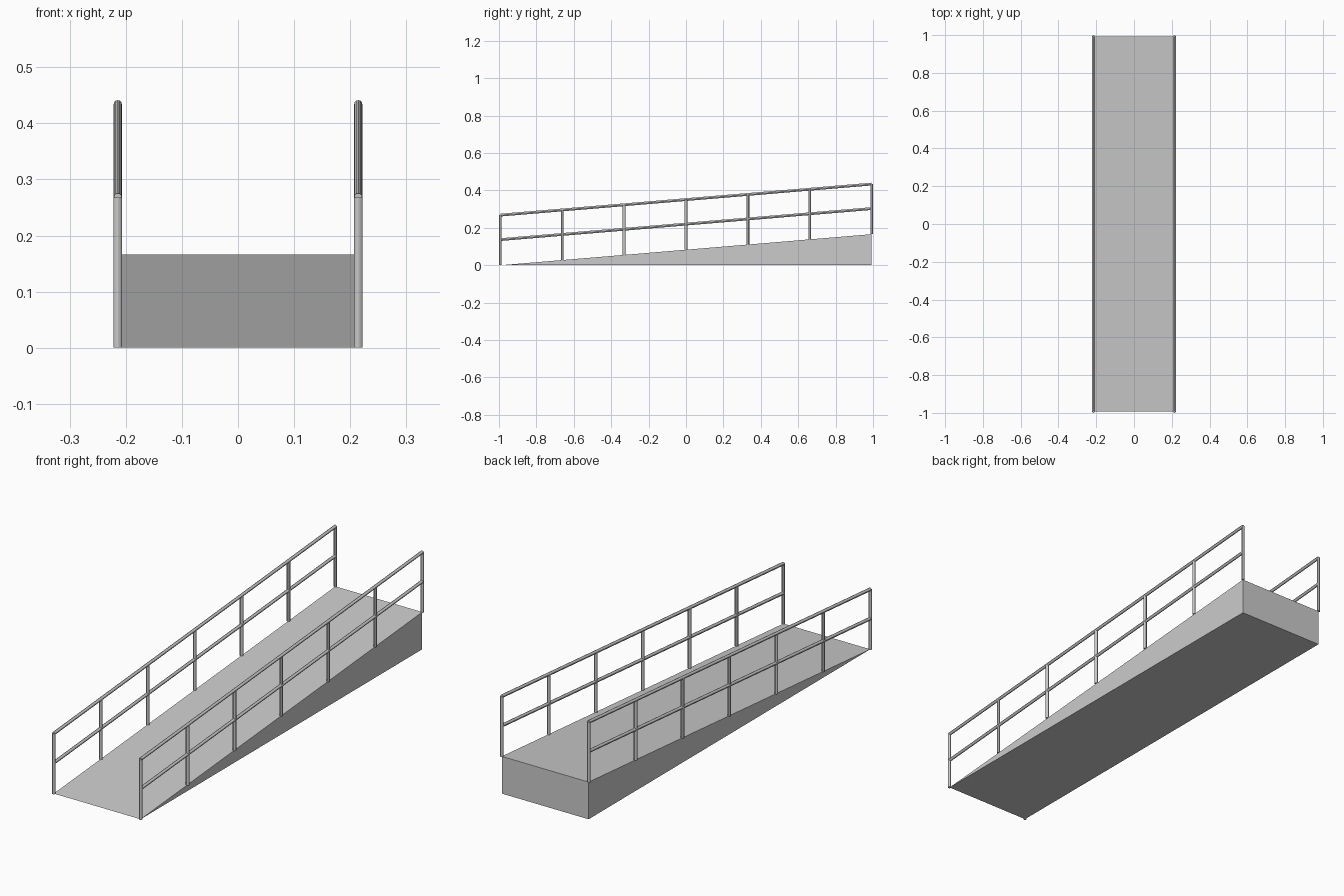
import bpy
import bmesh
from mathutils import Vector

cube = bpy.data.objects.get("Cube")
if cube:
    bpy.data.objects.remove(cube)

HALF_W, HALF_L, RISE = 0.2143, 0.9927, 0.166
RADIUS = 0.0073
RAIL_HEIGHTS = {"handrail": 0.268, "mid_rail": 0.137}
POSTS = 7


def make_material(name, value):
    mat = bpy.data.materials.new(name)
    mat.use_nodes = True
    colour = (value, value, value, 1)
    mat.diffuse_color = colour
    mat.node_tree.nodes["Principled BSDF"].inputs["Base Color"].default_value = colour
    return mat


grey = make_material("light grey", 0.6)


def slope_z(y):
    return RISE * (y + HALF_L) / (2 * HALF_L)


def tube(name, start, end):
    start, end = Vector(start), Vector(end)
    axis = end - start
    bpy.ops.mesh.primitive_cylinder_add(
        vertices=12, radius=RADIUS, depth=axis.length,
        location=(start + end) / 2,
        rotation=axis.to_track_quat("Z", "Y").to_euler())
    obj = bpy.context.object
    obj.name = name
    obj.data.materials.append(grey)
    bpy.ops.object.shade_smooth_by_angle()


# Solid wedge: triangular side profile extruded across the width
bm = bmesh.new()
profile = [(-HALF_L, 0), (HALF_L, 0), (HALF_L, RISE)]
side = bm.faces.new([bm.verts.new((-HALF_W, y, z)) for y, z in profile])
extruded = bmesh.ops.extrude_face_region(bm, geom=[side])["geom"]
bmesh.ops.translate(bm, vec=(2 * HALF_W, 0, 0),
                    verts=[v for v in extruded if isinstance(v, bmesh.types.BMVert)])
bmesh.ops.recalc_face_normals(bm, faces=bm.faces)
mesh = bpy.data.meshes.new("ramp_wedge")
bm.to_mesh(mesh)
bm.free()
mesh.materials.append(grey)
bpy.context.collection.objects.link(bpy.data.objects.new("ramp_wedge", mesh))

# Railing on each side: two sloping rails and evenly spaced upright posts
for label, x in (("left", HALF_W), ("right", -HALF_W)):
    for rail, height in RAIL_HEIGHTS.items():
        tube(f"{label}_{rail}", (x, -HALF_L, height), (x, HALF_L, RISE + height))
    for i in range(POSTS):
        y = -HALF_L + 2 * HALF_L * i / (POSTS - 1)
        base = slope_z(y)
        tube(f"{label}_post_{i + 1}", (x, y, base),
             (x, y, base + RAIL_HEIGHTS["handrail"]))
